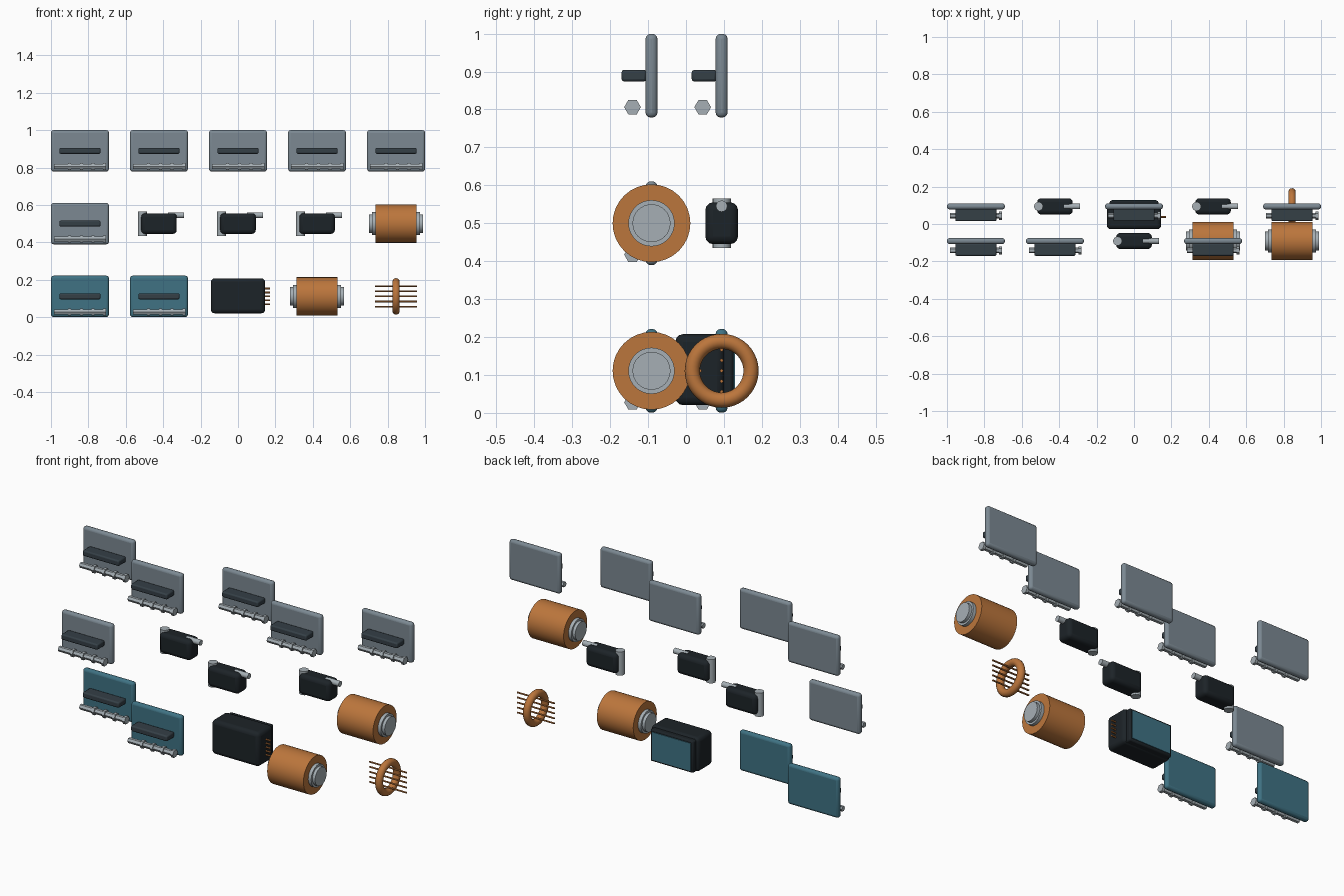
import bpy, math
from math import radians

if "Cube" in bpy.data.objects:
    bpy.data.objects.remove(bpy.data.objects["Cube"])

def mat(name, rgb):
    m = bpy.data.materials.new(name)
    m.diffuse_color = (*rgb, 1)
    m.use_nodes = True
    m.node_tree.nodes["Principled BSDF"].inputs["Base Color"].default_value = m.diffuse_color
    return m

GREY = mat("grey_panel", (0.20, 0.25, 0.29))
TEAL = mat("teal_panel", (0.05, 0.17, 0.23))
BLACK = mat("black_plastic", (0.012, 0.017, 0.021))
DARK = mat("dark_grey", (0.035, 0.05, 0.062))
METAL = mat("light_metal", (0.38, 0.43, 0.46))
COPPER = mat("copper", (0.50, 0.18, 0.045))

# grid: five columns, three rows, staggered in depth like a checkerboard
COLS = [-0.845, -0.4225, 0.0, 0.4225, 0.845]
ROWS = [0.111, 0.5, 0.889]
FRONT, BACK = -0.091, 0.094

def slot(col, row):
    return COLS[col], BACK if (col + row) % 2 == 0 else FRONT, ROWS[row]

def finish(name, m, smooth=True):
    o = bpy.context.object
    o.name = name
    o.data.materials.append(m)
    if smooth:
        bpy.ops.object.shade_smooth_by_angle(angle=radians(35))
    return o

def box(name, c, size, m, bevel=0.0, seg=3):
    bpy.ops.mesh.primitive_cube_add(size=1, location=c)
    bpy.context.object.scale = size
    bpy.ops.object.transform_apply(location=False, rotation=False, scale=True)
    o = finish(name, m)
    if bevel:
        b = o.modifiers.new("round", 'BEVEL')
        b.width, b.segments = bevel, seg
    return o

def rod(name, c, r, length, m, axis='X', n=16):
    rot = (0, radians(90), 0) if axis == 'X' else (0, 0, 0)
    bpy.ops.mesh.primitive_cylinder_add(vertices=n, radius=r, depth=length,
                                        location=c, rotation=rot)
    return finish(name, m, n > 6)

def panel(p, m):
    x, y, z = p
    box("panel_plate", p, (0.31, 0.032, 0.221), m, 0.014)
    box("panel_handle", (x, y - 0.046, z), (0.22, 0.066, 0.031), DARK, 0.007, 2)
    # hexagonal bar with four collars
    rod("panel_bar", (x, y - 0.05, z - 0.083), 0.015, 0.28, METAL, n=6)
    for k in range(4):
        rod("bar_collar", (x - 0.055 + 0.0625 * k, y - 0.05, z - 0.083),
            0.022, 0.016, METAL, n=6)

def actuator(p):
    x, y, z = p
    box("actuator_body", p, (0.19, 0.086, 0.11), BLACK, 0.02, 3)
    rod("actuator_post", (x - 0.088, y, z), 0.024, 0.13, METAL, 'Z')
    rod("actuator_shaft", (x + 0.09, y, z + 0.045), 0.015, 0.085, METAL)

def coil(p):
    rod("coil_winding", p, 0.1025, 0.22, COPPER, n=32)
    rod("coil_flange", p, 0.061, 0.256, METAL, n=32)
    rod("coil_core", p, 0.05, 0.288, METAL, n=32)

def pins(x, y, z, length, step):
    for k in range(-2, 3):
        rod("pin", (x, y, z + k * step), 0.0045, length, COPPER, n=8)

def display(p):
    x, y, z = p
    box("display_body", (x, 0.037, z + 0.003), (0.29, 0.13, 0.187), BLACK, 0.02, 3)
    box("display_bezel", (x, 0.09, z), (0.26, 0.07, 0.176), BLACK, 0.008, 2)
    box("display_screen", (x, 0.122, z), (0.235, 0.014, 0.152), TEAL)
    pins(x + 0.152, 0.037, z, 0.04, 0.021)

def ring(p):
    x, y, z = p
    bpy.ops.mesh.primitive_torus_add(location=p, rotation=(0, radians(90), 0),
                                     major_radius=0.0775, minor_radius=0.02,
                                     major_segments=40, minor_segments=14)
    finish("copper_ring", COPPER)
    pins(x, y, z, 0.225, 0.0275)

# top row and one in the middle row
for c in range(5):
    panel(slot(c, 2), GREY)
panel(slot(0, 1), GREY)
# middle row
for c in (1, 2, 3):
    actuator(slot(c, 1))
coil(slot(4, 1))
# bottom row
panel(slot(0, 0), TEAL)
panel(slot(1, 0), TEAL)
display(slot(2, 0))
coil(slot(3, 0))
ring(slot(4, 0))
